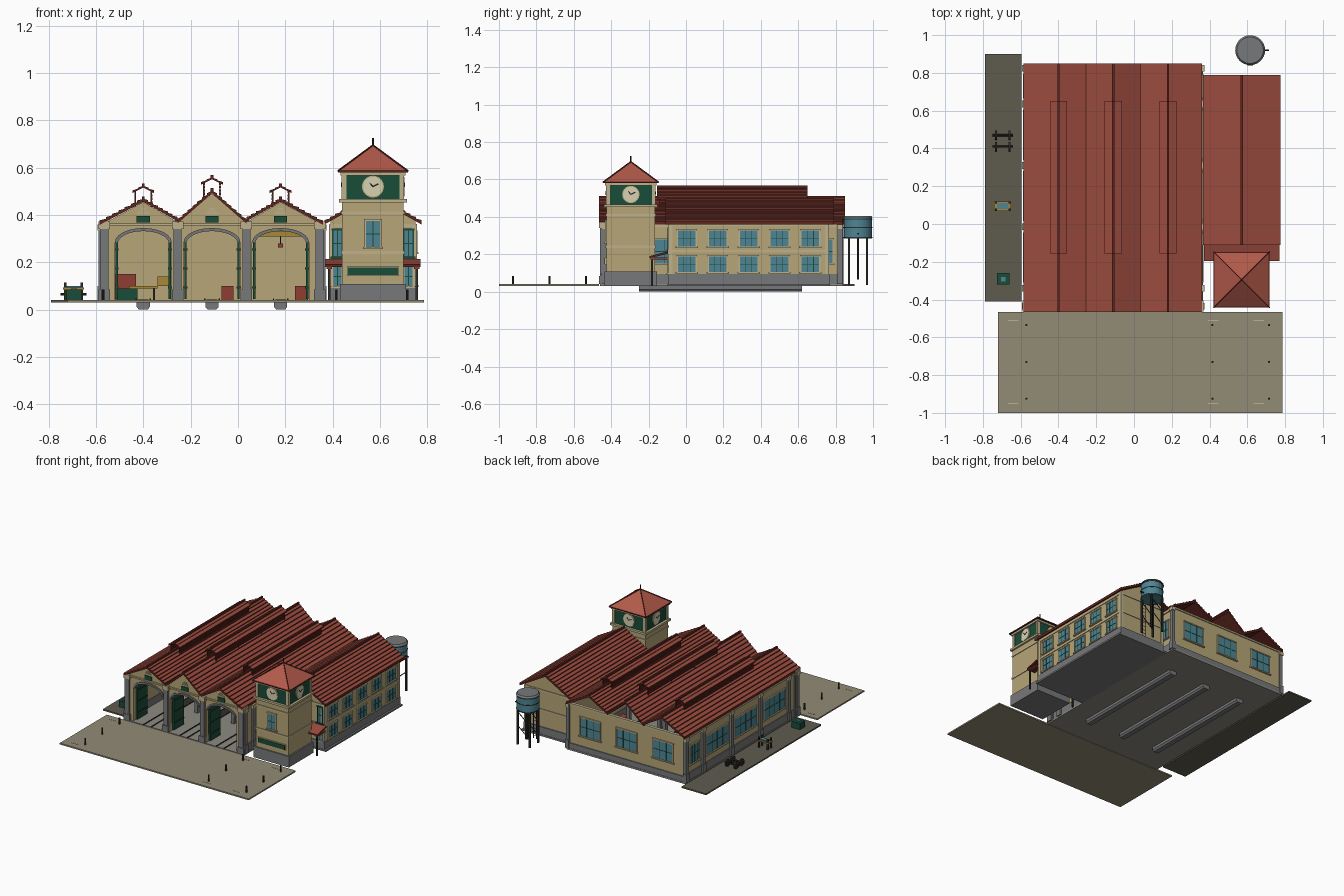
import bpy, bmesh, math
from mathutils import Matrix, Vector

cube = bpy.data.objects.get("Cube")
if cube:
    bpy.data.objects.remove(cube, do_unlink=True)


def material(name, code):
    lin = [(int(code[i:i + 2], 16) / 255) ** 2.2 for i in (0, 2, 4)] + [1]
    m = bpy.data.materials.new(name)
    m.use_nodes = True
    m.diffuse_color = lin
    for n in m.node_tree.nodes:
        if n.type == 'BSDF_PRINCIPLED':
            n.inputs["Base Color"].default_value = lin
    return m


WALL = material("plaster", "B5A476")
TRIM = material("cream_trim", "BDB08A")
STONE = material("grey_stone", "77787A")
TILE = material("roof_tile", "994C40")
SHADE = material("roof_shadow", "5E2A24")
CAP = material("tower_tile", "B05A4B")
GREEN = material("green_paint", "1F4D3A")
GLASS = material("blue_glass", "4F8492")
DARK = material("dark_iron", "33312E")
PAVE = material("pale_paving", "918A75")
YARD = material("yard_paving", "5F5D50")
FLOOR = material("hall_floor", "8A8880")
YELLOW = material("yellow_paint", "A88638")
BRICK = material("red_paint", "8E4036")
CLOCK = material("clock_face", "D8D0B0")


def finish(name, bm, mats, matrix=None):
    bmesh.ops.recalc_face_normals(bm, faces=bm.faces)
    me = bpy.data.meshes.new(name)
    bm.to_mesh(me)
    bm.free()
    for m in mats:
        me.materials.append(m)
    ob = bpy.data.objects.new(name, me)
    bpy.context.scene.collection.objects.link(ob)
    if matrix:
        ob.matrix_world = matrix
    return ob


def boxes(name, parts, matrix=None):
    """One object from (material, x0, x1, y0, y1, z0, z1) parts."""
    bm = bmesh.new()
    mats = []
    for mat, x0, x1, y0, y1, z0, z1 in parts:
        if mat not in mats:
            mats.append(mat)
        m = Matrix.Translation(((x0 + x1) / 2, (y0 + y1) / 2, (z0 + z1) / 2))
        m = m @ Matrix.Diagonal((x1 - x0, y1 - y0, z1 - z0, 1))
        verts = bmesh.ops.create_cube(bm, size=1, matrix=m)["verts"]
        for f in {f for v in verts for f in v.link_faces}:
            f.material_index = mats.index(mat)
    return finish(name, bm, mats, matrix)


def box(name, mat, *b):
    return boxes(name, [(mat, *b)])


def prism(name, pts, y0, y1, mat, riser=None):
    """Extrude an x-z outline along y; steep narrow faces may take a second material."""
    bm = bmesh.new()
    face = bm.faces.new([bm.verts.new((x, y0, z)) for x, z in pts])
    ext = bmesh.ops.extrude_face_region(bm, geom=[face])["geom"]
    bmesh.ops.translate(bm, vec=(0, y1 - y0, 0), verts=[v for v in ext if isinstance(v, bmesh.types.BMVert)])
    bmesh.ops.recalc_face_normals(bm, faces=bm.faces)
    if riser:
        for f in bm.faces:
            f.material_index = int(f.normal.z < 0.3)
    return finish(name, bm, [mat, riser or mat])


def rod(name, a, b, r, mat, sides=12, r2=None):
    a, b = Vector(a), Vector(b)
    bm = bmesh.new()
    m = Matrix.Translation((a + b) / 2) @ (b - a).to_track_quat('Z', 'Y').to_matrix().to_4x4()
    bmesh.ops.create_cone(bm, cap_ends=True, segments=sides, radius1=r, radius2=r if r2 is None else r2,
                          depth=(b - a).length, matrix=m)
    return finish(name, bm, [mat])


def facing(x, y, z, deg):
    return Matrix.Translation((x, y, z)) @ Matrix.Rotation(math.radians(deg), 4, 'Z')


def window(name, x, y, z, w, h, deg=0, cols=2, frame=TRIM):
    """Glazed panel with frame, sill and bars; local front is -y."""
    w, h, t = w / 2, h / 2, 0.005
    p = [(GLASS, -w, w, -t, t, -h, h), (frame, -w - t, w + t, -0.009, 0, h, h + 0.008),
         (frame, -w - 0.01, w + 0.01, -0.013, 0, -h - 0.008, -h), (GREEN, -w, w, -0.007, 0, -0.0015, 0.0015)]
    p += [(frame, s * w - 0.003, s * w + 0.003, -0.008, 0, -h, h) for s in (-1, 1)]
    for i in range(1, cols):
        c = -w + 2 * w * i / cols
        p.append((GREEN, c - 0.0015, c + 0.0015, -0.007, 0, -h, h))
    boxes(name, p, facing(x, y, z, deg))


def tiled_roof(name, left, peak, right, y0, y1, rows, step=0.007, thick=0.012):
    """Gable roof whose slopes are stepped rows of tiles."""
    top = []
    for (ax, az), (bx, bz), up in ((left, peak, True), (peak, right, False)):
        for i in range(rows):
            s, e = i / rows, (i + 1) / rows
            p = [ax + (bx - ax) * s, az + (bz - az) * s]
            q = [ax + (bx - ax) * e, az + (bz - az) * e]
            (p if up else q)[1] += step
            top += [tuple(p), tuple(q)]
    low = [(x, z - thick) for x, z in (right, peak, left)]
    prism(name, top + low, y0, y1, TILE, SHADE)
    box(name + "_ridge", SHADE, peak[0] - 0.006, peak[0] + 0.006, y0, y1, peak[1] - 0.005, peak[1] + 0.01)


# Ground slabs and inspection pits
box("front_yard", PAVE, -0.72, 0.785, -1, -0.465, 0.03, 0.04)
box("side_yard", YARD, -0.79, -0.595, -0.41, 0.9, 0.03, 0.04)
box("hall_floor", FLOOR, -0.585, 0.365, -0.46, 0.84, 0.03, 0.042)
box("annex_floor", STONE, 0.365, 0.77, -0.1, 0.77, 0.03, 0.042)
BAYS = (-0.4, -0.11, 0.18)
for c in BAYS:
    prism("inspection_pit", [(c - 0.028, 0.035), (c - 0.028, 0.012), (c - 0.018, 0), (c + 0.018, 0),
                             (c + 0.028, 0.012), (c + 0.028, 0.035)], -0.25, 0.62, STONE)
    boxes("track", [(DARK, c - 0.022, c + 0.022, -0.25, 0.62, 0.04, 0.043)] +
          [(DARK, c + s - 0.003, c + s + 0.003, -0.46, 0.75, 0.04, 0.047) for s in (-0.03, 0.03)])

# Hall facade: gables on top, arched doorways cut from the bottom edge
outline = [(-0.575, 0.04), (-0.575, 0.36), (-0.4, 0.455), (-0.255, 0.37), (-0.11, 0.49),
           (0.035, 0.37), (0.18, 0.455), (0.355, 0.36), (0.355, 0.04)]
for c in reversed(BAYS):
    outline.append((c + 0.12, 0.04))
    outline += [(c + 0.12 * math.cos(a), 0.285 + 0.06 * math.sin(a)) for a in
                [math.pi * i / 12 for i in range(13)]]
    outline.append((c - 0.12, 0.04))
prism("hall_facade", outline, -0.445, -0.42, WALL)
for c in BAYS:
    arc = [math.pi * i / 12 for i in range(13)]
    prism("door_arch", [(c + 0.12 * math.cos(a), 0.285 + 0.06 * math.sin(a)) for a in arc] +
          [(c + 0.108 * math.cos(a), 0.28 + 0.052 * math.sin(a)) for a in reversed(arc)], -0.452, -0.415, STONE)
    box("bay_plaque", GREEN, c - 0.028, c + 0.028, -0.452, -0.44, 0.368, 0.396)
    boxes("gable_vent", [(TRIM, c - w, c + w, -0.45, -0.44, z, z + 0.006)
                         for w, z in ((0.024, 0.405), (0.018, 0.414), (0.01, 0.423))])
    for s in (-1, 1):
        x = c + s * 0.112
        boxes("door_leaf", [(GREEN, x - 0.005, x + 0.005, -0.42, -0.305, 0.045, 0.295)] +
              [(DARK, x - 0.008, x + 0.008, -0.42, -0.305, z, z + 0.008) for z in (0.09, 0.17, 0.25)])
box("facade_cornice", TRIM, -0.58, 0.36, -0.455, -0.44, 0.355, 0.365)
for x in (-0.565, -0.255, 0.035, 0.345):
    boxes("facade_pier", [(STONE, x - 0.017, x + 0.017, -0.46, -0.41, 0.04, 0.355),
                          (STONE, x - 0.024, x + 0.024, -0.464, -0.405, 0.04, 0.085),
                          (TRIM, x - 0.024, x + 0.024, -0.464, -0.405, 0.34, 0.372)])

# Hall side and back walls
for s, deg in ((-1, -90), (1, 90)):
    def X(d):
        return -0.11 + s * d
    def wide(mat, a, b, *r):
        return (mat, min(X(a), X(b)), max(X(a), X(b)), *r)
    boxes("hall_side_wall", [wide(WALL, 0.45, 0.465, -0.43, 0.83, 0.04, 0.365),
                             wide(STONE, 0.445, 0.472, -0.43, 0.83, 0.04, 0.095),
                             wide(TRIM, 0.45, 0.473, -0.43, 0.83, 0.345, 0.36)])
    edges = (-0.435, -0.34, -0.015, 0.31, 0.635, 0.825)
    for y in edges:
        boxes("side_pilaster", [wide(STONE, 0.455, 0.479, y - 0.014, y + 0.014, 0.04, 0.35),
                                wide(STONE, 0.455, 0.484, y - 0.018, y + 0.018, 0.04, 0.1),
                                wide(TRIM, 0.455, 0.484, y - 0.018, y + 0.018, 0.335, 0.36)])
    for a, b in zip(edges[1:], edges[2:]):
        window("side_window", X(0.465), (a + b) / 2, 0.215, b - a - 0.08, 0.13, deg, 4)
boxes("hall_back_wall", [(WALL, -0.575, 0.355, 0.815, 0.83, 0.04, 0.365),
                         (STONE, -0.575, 0.355, 0.815, 0.837, 0.04, 0.08),
                         (TRIM, -0.575, 0.355, 0.815, 0.837, 0.355, 0.367)])
for c in BAYS:
    window("back_window", c, 0.83, 0.22, 0.16, 0.13, 180, 3)

# Hall roofs and ridge lanterns
tiled_roof("left_hall_roof", (-0.585, 0.37), (-0.4, 0.468), (-0.255, 0.385), -0.465, 0.85, 7)
tiled_roof("middle_hall_roof", (-0.255, 0.377), (-0.11, 0.503), (0.035, 0.377), -0.465, 0.85, 7)
tiled_roof("right_hall_roof", (0.035, 0.385), (0.18, 0.468), (0.36, 0.37), -0.465, 0.85, 7)
for c, z in zip(BAYS, (0.45, 0.485, 0.45)):
    slats = [(SHADE, c + s * 0.034 - 0.004, c + s * 0.034 + 0.004, -0.145, 0.64, z + d, z + d + 0.009)
             for s in (-1, 1) for d in (0, 0.014, 0.028, 0.042)]
    slats += [(SHADE, c + s * 0.034 - 0.003, c + s * 0.034 + 0.003, y, y + 0.008, z - 0.02, z + 0.055)
              for s in (-1, 1) for y in (-0.145, 0.11, 0.37, 0.632)]
    boxes("lantern_louvres", slats)
    tiled_roof("lantern_roof", (c - 0.046, z + 0.05), (c, z + 0.073), (c + 0.046, z + 0.05),
               -0.155, 0.65, 2, 0.004, 0.007)

# Hall interior: columns, crane, furniture
for x in (-0.255, 0.035):
    for y in (-0.1, 0.25, 0.6):
        box("hall_column", STONE, x - 0.012, x + 0.012, y - 0.012, y + 0.012, 0.04, 0.38)
box("crane_beam", YELLOW, 0.045, 0.315, -0.02, 0.02, 0.31, 0.33)
rod("crane_cable", (0.18, 0, 0.31), (0.18, 0, 0.275), 0.003, DARK, 6)
box("crane_hook", BRICK, 0.17, 0.19, -0.01, 0.01, 0.262, 0.28)
box("storage_rack", BRICK, -0.565, -0.43, 0.7, 0.76, 0.042, 0.15)
box("tool_chest", GREEN, -0.51, -0.425, 0.2, 0.26, 0.042, 0.09)
boxes("workbench", [(YELLOW, -0.46, -0.34, 0.4, 0.46, 0.09, 0.1)] +
      [(DARK, x, x + 0.01, 0.42, 0.43, 0.04, 0.09) for x in (-0.45, -0.36)])
box("parts_locker", YELLOW, -0.34, -0.285, 0.6, 0.65, 0.1, 0.14)
box("red_crate", BRICK, -0.07, -0.02, 0.1, 0.15, 0.042, 0.1)
box("red_cabinet", BRICK, 0.24, 0.295, 0.3, 0.35, 0.042, 0.1)

# Annex
prism("annex_walls", [(0.39, 0.04), (0.39, 0.375), (0.57, 0.475), (0.75, 0.375), (0.75, 0.04)], -0.09, 0.76, WALL)
boxes("annex_bands", [(STONE, 0.385, 0.757, -0.097, 0.767, 0.04, 0.095),
                      (TRIM, 0.386, 0.755, -0.095, 0.765, 0.212, 0.222),
                      (TRIM, 0.386, 0.755, -0.095, 0.765, 0.35, 0.362)])
for x in (0.396, 0.744):
    for y in (-0.084, 0.754):
        box("annex_quoin", TRIM, x - 0.011, x + 0.011, y - 0.011, y + 0.011, 0.095, 0.36)
tiled_roof("annex_roof", (0.365, 0.372), (0.57, 0.488), (0.775, 0.372), -0.11, 0.79, 9)
for i in range(5):
    for z in (0.285, 0.147):
        window("annex_window", 0.75, 0.005 + i * 0.165, z, 0.1, 0.085, 90, 3)
for x in (0.42, 0.72):
    window("annex_front_window", x, -0.09, 0.28, 0.04, 0.11, 0, 2, GREEN)
    window("annex_lower_window", x, -0.09, 0.14, 0.04, 0.08)

# Entrance canopy
canopy = prism("entrance_canopy", [(-0.195, 0.18), (-0.195, 0.19), (-0.095, 0.215), (-0.095, 0.203)],
               -0.77, -0.37, TILE, SHADE)
canopy.matrix_world = Matrix.Rotation(math.pi / 2, 4, 'Z')
for x in (0.385, 0.755):
    box("canopy_post", DARK, x - 0.005, x + 0.005, -0.186, -0.176, 0.03, 0.185)
    box("canopy_bracket", BRICK, x - 0.012, x + 0.012, -0.19, -0.1, 0.172, 0.182)

# Clock tower
TX, TY = 0.57, -0.295


def tower_tier(name, mat, half, z0, z1):
    box(name, mat, TX - half, TX + half, TY - half, TY + half, z0, z1)


for name, mat, half, z0, z1 in (
        ("tower_base", STONE, 0.14, 0.03, 0.108), ("tower_shaft", WALL, 0.13, 0.1, 0.46),
        ("tower_lower_band", TRIM, 0.135, 0.235, 0.247), ("tower_upper_band", TRIM, 0.135, 0.405, 0.415),
        ("tower_cornice", TRIM, 0.143, 0.452, 0.467), ("clock_stage", GREEN, 0.126, 0.467, 0.575),
        ("tower_eave_band", TRIM, 0.138, 0.567, 0.582), ("tower_eave", SHADE, 0.148, 0.58, 0.587)):
    tower_tier(name, mat, half, z0, z1)
for sx in (-1, 1):
    for sy in (-1, 1):
        x, y = TX + sx * 0.122, TY + sy * 0.122
        box("clock_stage_post", TRIM, x - 0.01, x + 0.01, y - 0.01, y + 0.01, 0.465, 0.57)
apex = Vector((TX, TY, 0.695))
bm = bmesh.new()
bmesh.ops.create_cone(bm, cap_ends=True, segments=4, radius1=0.148 * math.sqrt(2), radius2=0, depth=0.11,
                      matrix=facing(TX, TY, 0.64, 45))
finish("tower_roof", bm, [CAP])
for sx in (-1, 1):
    for sy in (-1, 1):
        rod("roof_hip", (TX + sx * 0.148, TY + sy * 0.148, 0.586), apex, 0.004, SHADE, 6)
rod("tower_finial", apex - Vector((0, 0, 0.01)), apex + Vector((0, 0, 0.03)), 0.004, DARK, 8)
for deg in range(0, 360, 90):
    m = facing(TX, TY, 0.52, deg)
    rod("clock_rim", m @ Vector((0, -0.12, 0)), m @ Vector((0, -0.13, 0)), 0.046, TRIM, 32)
    rod("clock_dial", m @ Vector((0, -0.12, 0)), m @ Vector((0, -0.133, 0)), 0.041, CLOCK, 32)
    for x, z in ((0.024, 0.012), (-0.014, 0.016)):
        rod("clock_hand", m @ Vector((0, -0.134, 0)), m @ Vector((x, -0.134, z)), 0.002, DARK, 6)
window("tower_window", TX, TY - 0.13, 0.32, 0.065, 0.11)
boxes("tower_sign", [(TRIM, 0.46, 0.68, -0.432, -0.42, 0.143, 0.183), (GREEN, 0.464, 0.676, -0.435, -0.42, 0.147, 0.179)])

# Water tank on legs
WX, WY = 0.615, 0.92
tank = rod("water_tank", (WX, WY, 0.285), (WX, WY, 0.395), 0.075, GLASS, 32)
rod("tank_lid", (WX, WY, 0.393), (WX, WY, 0.405), 0.079, STONE, 32, 0.07)
for z in (0.288, 0.34, 0.385):
    rod("tank_hoop", (WX, WY, z), (WX, WY, z + 0.005), 0.077, DARK, 32)
for sx in (-1, 1):
    rod("ladder_rail", (WX + sx * 0.012, 0.84, 0.04), (WX + sx * 0.012, 0.84, 0.39), 0.002, DARK, 6)
    for sy in (-1, 1):
        x, y = WX + sx * 0.048, WY + sy * 0.048
        box("tank_leg", DARK, x - 0.006, x + 0.006, y - 0.006, y + 0.006, 0.035, 0.288)
    for z in (0.09, 0.19):
        rod("tank_brace", (WX - 0.048, WY + sx * 0.048, z), (WX + 0.048, WY + sx * 0.048, z + 0.08), 0.003, DARK, 6)
for i in range(12):
    z = 0.06 + i * 0.027
    rod("ladder_rung", (WX - 0.012, 0.84, z), (WX + 0.012, 0.84, z), 0.0015, DARK, 6)
rod("tank_pipe", (WX, WY, 0.065), (WX, WY, 0.29), 0.006, DARK, 8)
rod("tank_spout", (WX + 0.07, WY, 0.31), (WX + 0.1, WY, 0.31), 0.005, DARK, 8)

# Front yard bollards and ground markings
for x in (-0.57, 0.415, 0.715):
    for y in (-0.535, -0.73, -0.925):
        rod("bollard", (x, y, 0.04), (x, y, 0.085), 0.006, DARK, 8)
for x in (-0.64, 0.42, 0.66):
    for y in (-0.51, -0.95):
        box("ground_marking", TRIM, x - 0.028, x + 0.028, y - 0.003, y + 0.003, 0.04, 0.0415)

# Side yard: wheelsets, work stand, chest
for y in (0.41, 0.47):
    rod("axle", (-0.75, y, 0.065), (-0.64, y, 0.065), 0.006, DARK, 8)
    for x in (-0.73, -0.66):
        rod("rail_wheel", (x - 0.005, y, 0.065), (x + 0.005, y, 0.065), 0.025, DARK, 20)
boxes("work_stand", [(YELLOW, -0.74, -0.65, 0.07, 0.12, 0.085, 0.093), (GLASS, -0.725, -0.665, 0.08, 0.11, 0.09, 0.1)] +
      [(DARK, x, x + 0.01, y, y + 0.01, 0.04, 0.115) for x in (-0.735, -0.665) for y in (0.072, 0.108)])
boxes("yard_chest", [(GREEN, -0.725, -0.66, -0.32, -0.26, 0.04, 0.085), (GLASS, -0.705, -0.68, -0.305, -0.28, 0.085, 0.09)])
